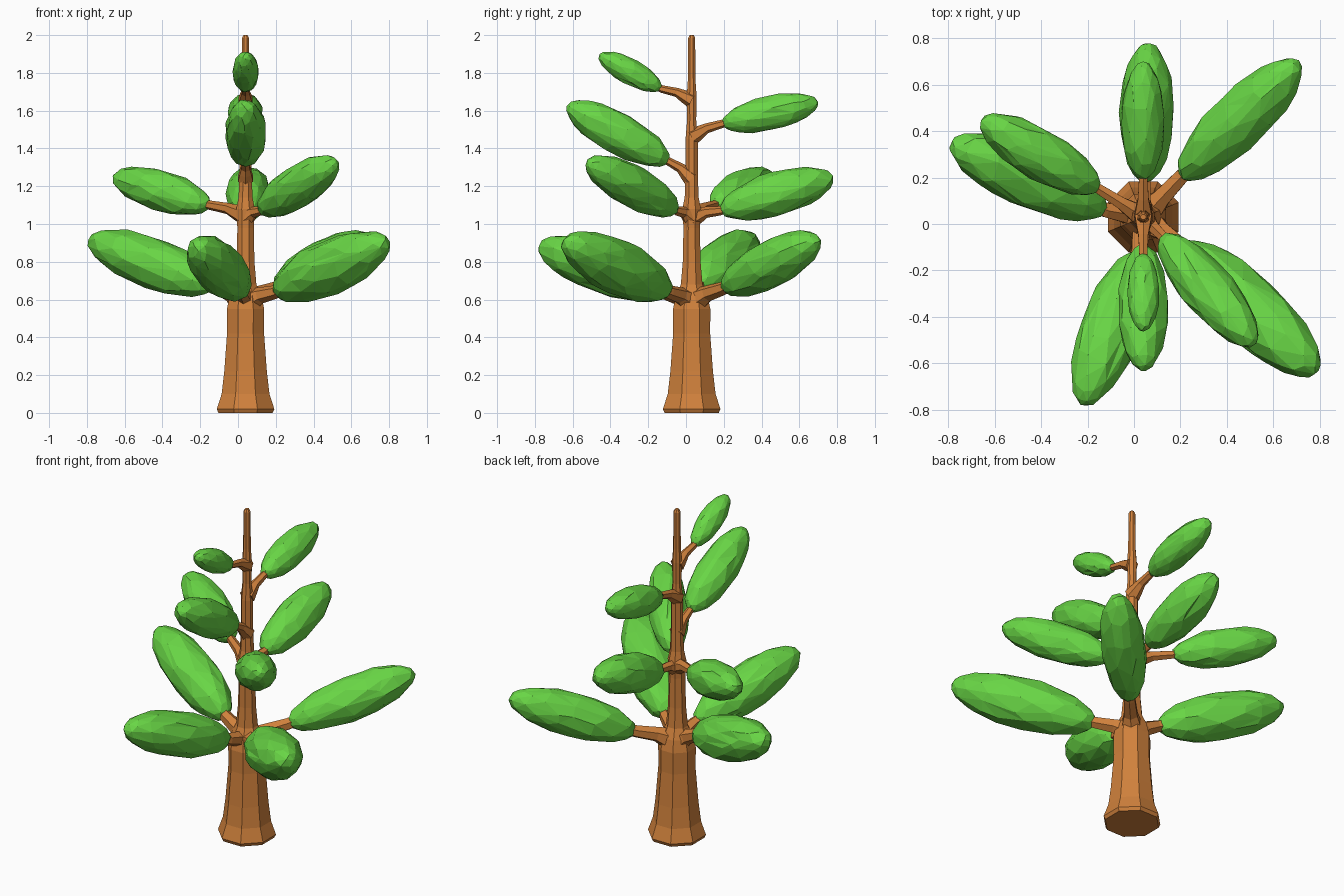
import bpy, bmesh, math, random
from mathutils import Vector

if "Cube" in bpy.data.objects:
    bpy.data.objects.remove(bpy.data.objects["Cube"])

random.seed(4)


def material(name, rgb):
    m = bpy.data.materials.new(name)
    m.diffuse_color = (*rgb, 1)
    m.use_nodes = True
    m.node_tree.nodes["Principled BSDF"].inputs["Base Color"].default_value = m.diffuse_color
    return m


BARK = material("bark", (0.63, 0.22, 0.045))
GREEN = material("leaves", (0.14, 0.67, 0.06))


def finish(bm, name, mat):
    bmesh.ops.recalc_face_normals(bm, faces=bm.faces)
    me = bpy.data.meshes.new(name)
    bm.to_mesh(me)
    bm.free()
    me.materials.append(mat)
    ob = bpy.data.objects.new(name, me)
    bpy.context.collection.objects.link(ob)
    return ob


def tube(name, points, radii, sides):
    """Faceted closed tube following a path with a radius per point."""
    bm = bmesh.new()
    rings = []
    for i, (p, r) in enumerate(zip(points, radii)):
        d = points[min(i + 1, len(points) - 1)] - points[max(i - 1, 0)]
        q = d.to_track_quat('Z', 'Y')
        rings.append([bm.verts.new(p + q @ Vector((r * math.cos(a), r * math.sin(a), 0)))
                      for a in (2 * math.pi * (k + 0.5) / sides for k in range(sides))])
    for lo, hi in zip(rings, rings[1:]):
        for k in range(sides):
            n = (k + 1) % sides
            bm.faces.new((lo[k], lo[n], hi[n], hi[k]))
    bm.faces.new(rings[0][::-1])
    bm.faces.new(rings[-1])
    return finish(bm, name, BARK)


def leaf_clump(name, base, tip, r):
    """Stretched, slightly lumpy faceted ellipsoid between two points."""
    axis = tip - base
    q = axis.to_track_quat('Z', 'Y')
    mid = (base + tip) / 2
    bm = bmesh.new()
    bmesh.ops.create_icosphere(bm, subdivisions=3, radius=1)
    for v in bm.verts:
        k = 1.03 + random.uniform(-0.05, 0.05)
        v.co = mid + q @ Vector((v.co.x * r * k, v.co.y * r * k, v.co.z * axis.length / 2))
    ob = finish(bm, name, GREEN)
    dec = ob.modifiers.new("coarse_facets", 'DECIMATE')
    dec.ratio = 0.5
    return ob


CX, CY = 0.04, 0.03

# trunk: flared foot, stepped taper above each ring of branches
profile = [(0, .155), (.02, .165), (.1, .137), (.22, .122), (.42, .106), (.55, .107),
           (.62, .09), (.68, .062), (.8, .051), (.98, .047), (1.08, .053), (1.14, .04),
           (1.27, .035), (1.45, .035), (1.55, .026), (1.68, .028), (1.76, .022),
           (1.985, .02), (2.0, .012)]
tube("trunk", [Vector((CX, CY, z)) for z, r in profile], [r for z, r in profile], 8)

# each limb: base of leaf clump, tip of leaf clump, clump radius, trunk height, branch radius
limbs = [
    ((-.12, .06, .67), (-.79, .35, .92), .13, .57, .038),
    ((.2, -.09, .64), (.79, -.64, .91), .138, .58, .038),
    ((.02, -.12, .64), (-.22, -.78, .89), .125, .57, .038),
    ((.2, .2, .66), (.71, .7, .92), .12, .58, .038),
    ((-.15, .15, 1.1), (-.66, .45, 1.25), .105, 1.04, .026),
    ((.12, -.05, 1.07), (.52, -.52, 1.33), .107, 1.03, .026),
    ((.05, .18, 1.07), (.06, .78, 1.25), .112, 1.03, .026),
    ((.04, -.09, 1.33), (.04, -.63, 1.63), .105, 1.24, .023),
    ((.04, .19, 1.53), (.04, .7, 1.645), .088, 1.46, .023),
    ((.04, -.13, 1.715), (.04, -.46, 1.895), .066, 1.655, .021),
]

for i, (base, tip, r, z, br) in enumerate(limbs, 1):
    base, tip = Vector(base), Vector(tip)
    root = Vector((CX, CY, z))
    end = base + (tip - base) * 0.12
    knee = root.lerp(base, 0.5) + Vector((0, 0, 0.012))
    # branch: thick where it leaves the trunk, thin where it enters the leaves
    tube(f"branch_{i}", [root, root.lerp(knee, 0.55), knee, base, end],
         [br * 2, br * 1.55, br * 1.15, br * 0.95, br * 0.8], 6)
    leaf_clump(f"leaf_clump_{i}", base, tip, r)
